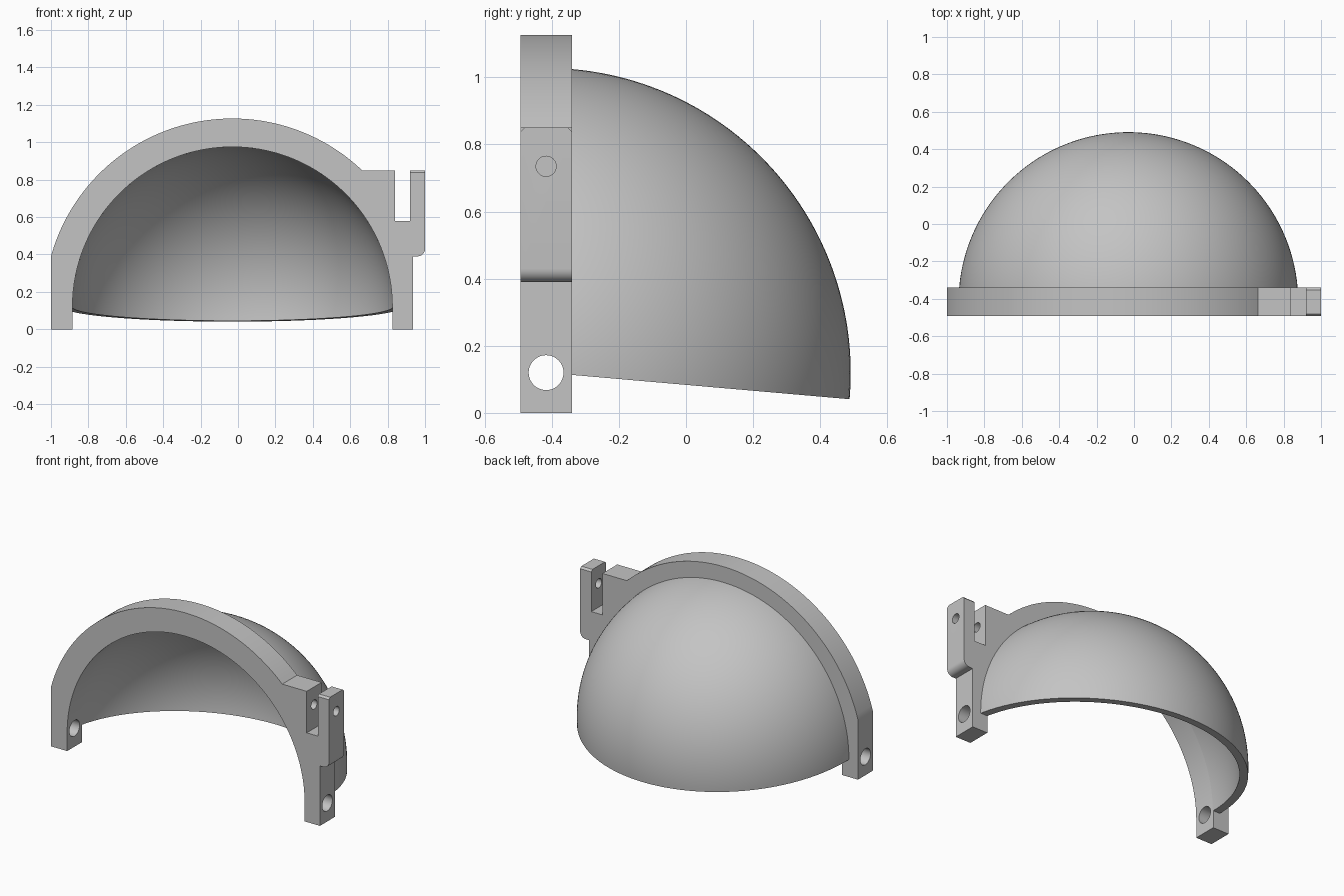
import bpy, bmesh
from math import sin, cos, pi, acos, asin, radians
from mathutils import Vector, Matrix

cube = bpy.data.objects.get("Cube")
if cube:
    bpy.data.objects.remove(cube, do_unlink=True)

# Shared dimensions
CENTRE = Vector((-0.03, -0.417, 0.12))
FRONT, BACK = -0.493, -0.34
FRAME_OUT, FRAME_IN = 1.007, 0.855
SHELL_OUT, SHELL_IN = 0.908, 0.858

grey = bpy.data.materials.new("plain grey")
grey.use_nodes = True
colour = (0.55, 0.55, 0.55, 1)
grey.diffuse_color = colour
grey.node_tree.nodes["Principled BSDF"].inputs["Base Color"].default_value = colour


def make_object(name, bm):
    bmesh.ops.recalc_face_normals(bm, faces=bm.faces[:])
    mesh = bpy.data.meshes.new(name)
    bm.to_mesh(mesh)
    bm.free()
    obj = bpy.data.objects.new(name, mesh)
    bpy.context.collection.objects.link(obj)
    mesh.materials.append(grey)
    return obj


def activate(obj):
    bpy.ops.object.select_all(action='DESELECT')
    obj.select_set(True)
    bpy.context.view_layer.objects.active = obj


def arc(cx, cz, r, start, end, steps):
    angles = [start + (end - start) * i / steps for i in range(steps + 1)]
    return [(cx + r * cos(a), cz + r * sin(a)) for a in angles]


def drill(obj, x0, x1, z, radius):
    """Cut a round hole along x through the middle of the frame."""
    bm = bmesh.new()
    place = Matrix.Translation(((x0 + x1) / 2, CENTRE.y, z)) @ Matrix.Rotation(pi / 2, 4, 'Y')
    bmesh.ops.create_cone(bm, cap_ends=True, segments=48, radius1=radius,
                          radius2=radius, depth=x1 - x0, matrix=place)
    cutter = make_object("hole_cutter", bm)
    cutter.hide_render = True
    mod = obj.modifiers.new("hole", 'BOOLEAN')
    mod.operation, mod.solver, mod.object = 'DIFFERENCE', 'EXACT', cutter
    activate(obj)
    bpy.ops.object.modifier_apply(modifier=mod.name)
    bpy.data.objects.remove(cutter, do_unlink=True)


# Arched frame with the slotted clasp on its left side
cx, cz = CENTRE.x, CENTRE.z
clasp_top, clasp_low = 0.85, 0.39
profile = [(-1, 0)]
profile += arc(cx, cz, FRAME_OUT, pi - acos((1 + cx) / FRAME_OUT),
               asin((clasp_top - cz) / FRAME_OUT), 64)
profile += [(0.84, clasp_top), (0.84, 0.58), (0.92, 0.58), (0.92, clasp_top), (1, clasp_top)]
profile += arc(0.96, clasp_low + 0.04, 0.04, 0, -pi / 2, 8)
profile += [(0.935, clasp_low), (0.935, 0), (cx + FRAME_IN, 0)]
profile += arc(cx, cz, FRAME_IN, 0, pi, 96)
profile += [(cx - FRAME_IN, 0)]

bm = bmesh.new()
face = bm.faces.new([bm.verts.new((x, FRONT, z)) for x, z in profile])
side = bmesh.ops.extrude_face_region(bm, geom=[face])["geom"]
moved = [v for v in side if isinstance(v, bmesh.types.BMVert)]
bmesh.ops.translate(bm, verts=moved, vec=(0, BACK - FRONT, 0))
if not face.is_valid or len(bm.faces) < len(profile) + 2:
    bm.faces.new([v for v in bm.verts if v not in moved])
# Small chamfers on the top of the clasp's outer prong
prong = [e for e in bm.edges
         if all(v.co.x > 0.91 and abs(v.co.z - clasp_top) < 0.001 for v in e.verts)
         and abs(e.verts[0].co.y - e.verts[1].co.y) < 0.001]
bmesh.ops.bevel(bm, geom=prong, offset=0.012, segments=1, affect='EDGES')
frame = make_object("arched_frame", bm)

# Pivot holes through both legs, pin hole through the clasp
drill(frame, -1.2, 1.2, cz, 0.052)
drill(frame, 0.72, 1.2, 0.735, 0.03)

# Quarter-sphere shell: a half ring swung backwards about the pivot axis
bm = bmesh.new()
rings = [[bm.verts.new((x, CENTRE.y, z)) for x, z in arc(cx, cz, r, 0, pi, 96)]
         for r in (SHELL_OUT, SHELL_IN)]
outer, inner = rings
faces = [bm.faces.new((outer[i], outer[i + 1], inner[i + 1], inner[i]))
         for i in range(len(outer) - 1)]
bmesh.ops.spin(bm, geom=faces + bm.edges[:] + bm.verts[:], cent=CENTRE, axis=(1, 0, 0),
               angle=-radians(95), steps=56)
bmesh.ops.remove_doubles(bm, verts=bm.verts[:], dist=0.0001)
# Trim it just inside the back of the frame
bmesh.ops.bisect_plane(bm, geom=bm.verts[:] + bm.edges[:] + bm.faces[:],
                       plane_co=(0, BACK - 0.005, 0), plane_no=(0, 1, 0), clear_inner=True)
shell = make_object("domed_shell", bm)

for obj in (frame, shell):
    activate(obj)
    bpy.ops.object.shade_smooth_by_angle(angle=radians(30))
